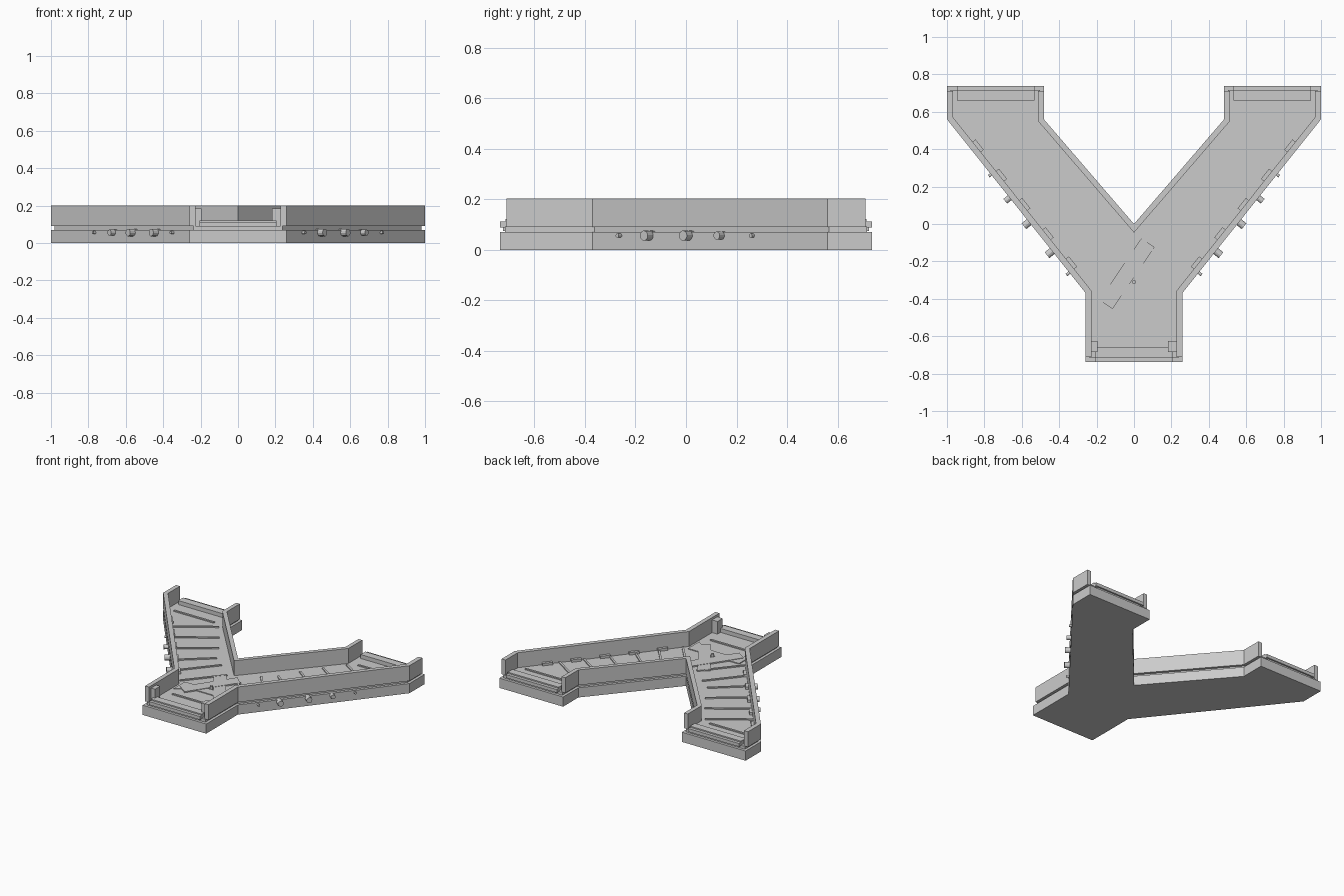
import bpy, bmesh
from math import atan2, hypot
from mathutils import Vector, Matrix

if "Cube" in bpy.data.objects:
    bpy.data.objects.remove(bpy.data.objects["Cube"])


def add_object(name, bm):
    bmesh.ops.recalc_face_normals(bm, faces=bm.faces)
    mesh = bpy.data.meshes.new(name)
    bm.to_mesh(mesh)
    bm.free()
    ob = bpy.data.objects.new(name, mesh)
    bpy.context.collection.objects.link(ob)
    return ob


def prism(name, pts, z0, z1):
    bm = bmesh.new()
    face = bm.faces.new([bm.verts.new((x, y, z0)) for x, y in pts])
    res = bmesh.ops.extrude_face_region(bm, geom=[face])
    bmesh.ops.translate(bm, vec=(0, 0, z1 - z0),
                        verts=[v for v in res["geom"] if isinstance(v, bmesh.types.BMVert)])
    return add_object(name, bm)


def box(name, x0, x1, y0, y1, z0, z1):
    return prism(name, [(x0, y0), (x1, y0), (x1, y1), (x0, y1)], z0, z1)


def offset(pts, d, closed=False):
    # Mitred offset to the left of the path
    out, n = [], len(pts)
    for i in range(n):
        normals = []
        for a, b in ((i - 1, i), (i, i + 1)):
            if closed or (a >= 0 and b < n):
                e = (Vector(pts[b % n]) - Vector(pts[a % n])).normalized()
                normals.append(Vector((-e.y, e.x)))
        m = (normals[0] + normals[-1]).normalized()
        out.append(tuple(Vector(pts[i]) + m * d / m.dot(normals[0])))
    return out


def wall(name, path, thick, z0, z1):
    return prism(name, path + offset(path, thick)[::-1], z0, z1)


def bar(name, a, b, width, z0, z1):
    e = Vector((b[0] - a[0], b[1] - a[1])).normalized() * width / 2
    n = Vector((-e.y, e.x))
    a, b = Vector(a), Vector(b)
    return prism(name, [a - n, b - n, b + n, a + n], z0, z1)


def mirrored(pts, s):
    return [(x * s, y) for x, y in pts]


# Y-shaped base and the slightly inset belt deck
half = [(0.258, -0.737), (0.258, -0.37), (1.0, 0.56), (1.0, 0.737),
        (0.482, 0.737), (0.482, 0.56)]
outline = half + [(0, 0.0)] + mirrored(half[::-1], -1)
prism("base", outline, 0, 0.071)
prism("belt_deck", offset(outline, 0.02, True), 0.071, 0.092)

# Side walls
outer = [(0.258, -0.71), (0.258, -0.37), (1.0, 0.56), (1.0, 0.71)]
right = wall("outer_wall_right", outer, 0.032, 0.09, 0.202)
wall("outer_wall_left", mirrored(outer, -1)[::-1], 0.032, 0.09, 0.202)
inner = [(0.482, 0.71), (0.482, 0.56), (0, 0.0), (-0.482, 0.56), (-0.482, 0.71)]
wall("inner_wall", inner, 0.03, 0.09, 0.202)

# Stepped end plates at each mouth
for label, cx, s in (("stem", 0, -1), ("right", 0.74, 1), ("left", -0.74, 1)):
    for part, w, lo, hi, z0, z1 in (("support", 0.185, 0.66, 0.725, 0.075, 0.092),
                                    ("plate", 0.207, 0.66, 0.737, 0.088, 0.112),
                                    ("lip", 0.207, 0.66, 0.715, 0.112, 0.121)):
        ys = sorted((lo * s, hi * s))
        box(f"{label}_end_{part}", cx - w, cx + w, ys[0], ys[1], z0, z1)

# Cross slats on the stem and along both arms
bar("stem_slat", (-0.165, -0.52), (0.165, -0.52), 0.014, 0.09, 0.1)
slats = [((0.585, 0.56), (0.91, 0.56)), ((0.52, 0.52), (0.79, 0.34)),
         ((0.42, 0.385), (0.69, 0.205)), ((0.33, 0.25), (0.58, 0.065)),
         ((0.25, 0.11), (0.48, -0.085)), ((0.16, 0.04), (0.365, -0.205)),
         ((0.04, -0.07), (0.25, -0.32))]
pegs = [(0.37, -0.26, 0.008, 0.02), (0.445, -0.145, 0.02, 0.035),
        (0.573, 0.01, 0.02, 0.035), (0.668, 0.14, 0.016, 0.03),
        (0.75, 0.265, 0.008, 0.015)]
arm = Vector((0.742, 0.93, 0)).normalized()
for side, s in (("right", 1), ("left", -1)):
    for i, (a, b) in enumerate(slats):
        bar(f"slat_{side}_{i}", *mirrored((a, b), s), 0.014, 0.09, 0.1)

    # Roller ends sticking out of the outer base edge
    normal = Vector((arm.y * s, -arm.x, 0))
    for i, (px, py, r, length) in enumerate(pegs):
        t = (py + 0.37) / 0.93
        bm = bmesh.new()
        bmesh.ops.create_cone(bm, cap_ends=True, segments=12, radius1=r, radius2=r,
                              depth=length * 2)
        rot = Vector((0, 0, 1)).rotation_difference(normal).to_matrix().to_4x4()
        pos = Vector(((0.258 + 0.742 * t) * s, py, 0.056))
        bmesh.ops.transform(bm, matrix=Matrix.Translation(pos) @ rot, verts=bm.verts)
        add_object(f"roller_end_{side}_{i}", bm)

    # Small guide blocks against the inside of the outer wall
    for i in range(5):
        p = Vector((0.258, -0.37, 0)) + arm * (0.14 + 0.2 * i) + Vector((-arm.y, arm.x, 0)) * 0.04
        q = p + arm * 0.07
        bar(f"guide_block_{side}_{i}", *mirrored(((p.x, p.y), (q.x, q.y)), s), 0.024, 0.09, 0.11)

    # Posts beside the stem mouth
    x0, x1 = sorted((0.182 * s, 0.226 * s))
    box(f"stem_post_{side}", x0, min(x1, x0 + 0.032) if s < 0 else x1,
        -0.685, -0.625, 0.09, 0.185)

    # Crossed diverter arms
    bar(f"diverter_arm_{side}", (-0.15 * s, -0.43), (0.075 * s, -0.1), 0.085, 0.09, 0.1 + 0.001 * s)

# Diverter plate with chamfered front and its pivot
prism("diverter_plate", [(-0.207, -0.45), (-0.12, -0.385), (0.12, -0.385), (0.207, -0.45),
                         (0.207, -0.32), (-0.207, -0.32)], 0.09, 0.098)
bm = bmesh.new()
bmesh.ops.create_cone(bm, cap_ends=True, segments=12, radius1=0.01, radius2=0.01, depth=0.03,
                      matrix=Matrix.Translation((0, -0.31, 0.105)))
add_object("diverter_pivot", bm)
